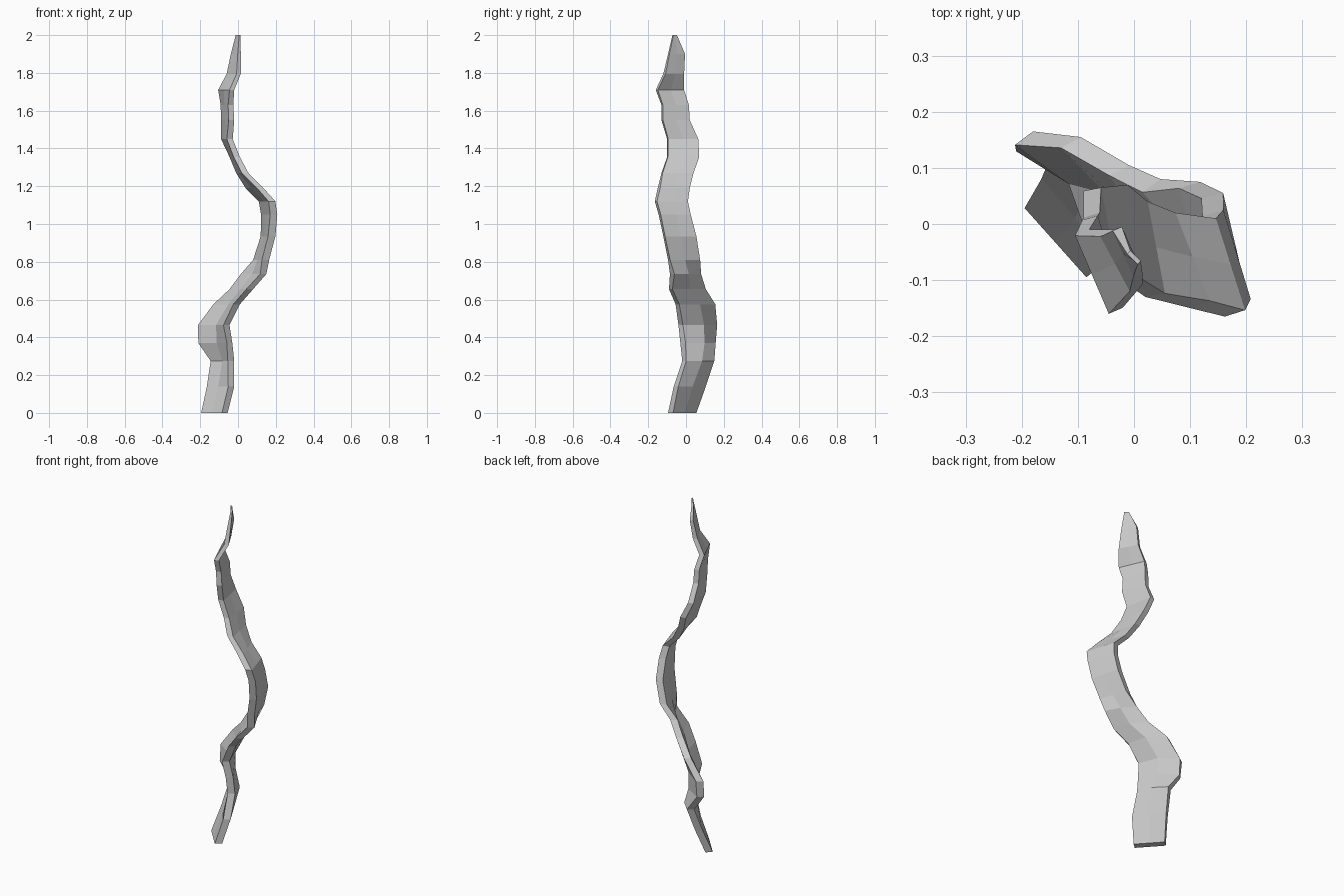
import bpy, bmesh
from mathutils import Vector

# Stations up the strip: height, left x, right x, front y, back y, backward bow of the middle
STATIONS = [
    (0.00, -.195, -.055, -.095, .055, .000),
    (0.14, -.165, -.020, -.065, .105, .005),
    (0.275, -.145, -.020, -.020, .150, .020),
    (0.37, -.210, -.030, -.030, .157, .030),
    (0.465, -.212, -.045, -.040, .165, .035),
    (0.575, -.130, .010, -.055, .155, .030),
    (0.655, -.045, .080, -.090, .105, .015),
    (0.735, .015, .150, -.085, .080, .010),
    (0.81, .080, .165, -.095, .075, .000),
    (0.935, .120, .198, -.120, .055, .000),
    (1.05, .122, .208, -.145, .025, .000),
    (1.12, .110, .198, -.165, .010, .000),
    (1.19, .040, .135, -.150, .020, .000),
    (1.27, -.010, .055, -.130, .040, .000),
    (1.355, -.045, .010, -.100, .070, .000),
    (1.45, -.090, -.028, -.100, .065, .000),
    (1.55, -.090, -.020, -.130, .020, .000),
    (1.63, -.092, -.025, -.130, .015, .000),
    (1.71, -.105, -.020, -.160, -.010, .000),
    (1.795, -.060, .015, -.120, -.010, .000),
    (1.90, -.038, .015, -.095, -.005, .000),
    (2.00, -.012, .012, -.072, -.048, .000),
]


def section(z, x0, x1, y0, y1, bow):
    """Slim rectangle, split once along its width, fitted in the given extents."""
    t = min(.04, .04 - .018 * (z - 1), .008 + .1 * (2 - z))
    n = Vector((.9, .45))
    for _ in range(12):
        d = Vector((x1 - x0 - t * n.x, y0 - y1 + t * n.y))
        n = Vector((-d.y, d.x)).normalized()
    a = Vector((x0, y1 - t * n.y))
    b = a + d
    mid = (a + b) / 2 + n * bow
    pts = [a, mid, b, b + n * t, mid + n * t, a + n * t]
    return [(p.x, p.y, z) for p in pts]


# Wavy tapering strip lofted through the stations
bm = bmesh.new()
rings = [[bm.verts.new(p) for p in section(*s)] for s in STATIONS]
for low, high in zip(rings, rings[1:]):
    for i in range(6):
        j = (i + 1) % 6
        bm.faces.new((low[i], low[j], high[j], high[i]))
bm.faces.new(rings[0][::-1])
bm.faces.new(rings[-1])
bmesh.ops.recalc_face_normals(bm, faces=bm.faces)

mesh = bpy.data.meshes.new("wavy_strip")
bm.to_mesh(mesh)
bm.free()
bpy.context.collection.objects.link(bpy.data.objects.new("wavy_strip", mesh))
